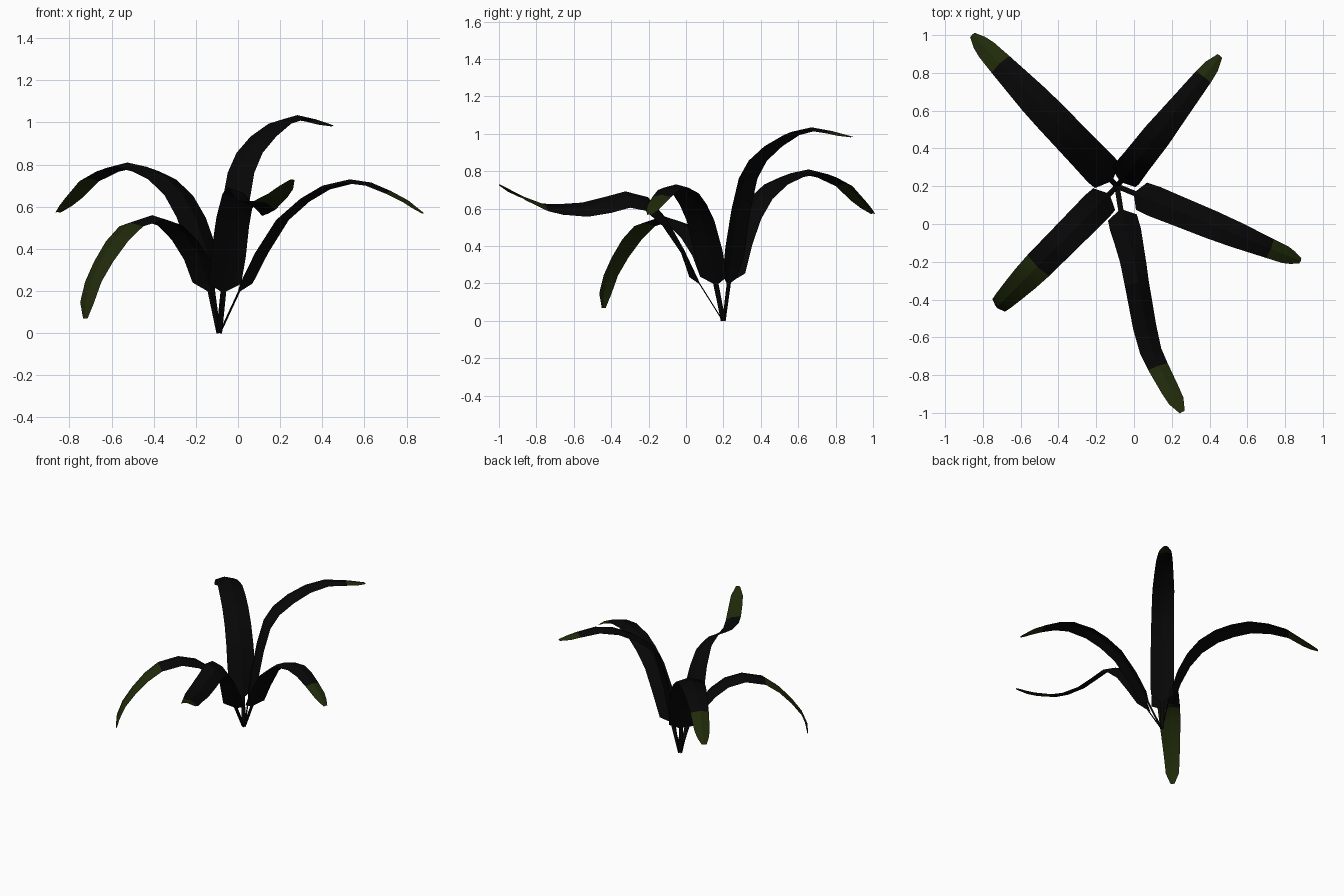
import bpy
import math
from mathutils import Vector

cube = bpy.data.objects.get("Cube")
if cube:
    bpy.data.objects.remove(cube, do_unlink=True)


def flat_material(name, rgb):
    mat = bpy.data.materials.new(name)
    mat.use_nodes = True
    mat.diffuse_color = (*rgb, 1)
    bsdf = mat.node_tree.nodes["Principled BSDF"]
    bsdf.inputs["Base Color"].default_value = (*rgb, 1)
    bsdf.inputs["Roughness"].default_value = 0.9
    return mat


BLACK = flat_material("near black", (0.002, 0.002, 0.002))
GREEN = flat_material("dark green", (0.014, 0.023, 0.003))
ROOT = Vector((-0.09, 0.2, 0))
UP = Vector((0, 0, 1))
FOLD = 0.25          # how far the blade edges droop below the midrib
STEM_HALF = 0.014


def taper(s):
    """Relative blade width, s running from blade base to tip."""
    if s < 0.15:
        return 0.94 + 0.4 * s
    if s < 0.6:
        return 1 - 0.2 * (s - 0.15)
    if s < 0.94:
        return 0.91 - 1.1 * (s - 0.6)
    return 0.536 - 6 * (s - 0.94)


def build_leaf(name, path, half, tip_from, roll=0):
    """Narrow stem, then a ridged blade along path; faces after row tip_from are green."""
    pts = [Vector(p) for p in path]
    pts.insert(-1, pts[-2].lerp(pts[-1], 0.5))
    lengths = [0]
    for a, b in zip(pts[1:], pts[2:]):
        lengths.append(lengths[-1] + (b - a).length)
    rows = []
    for i, p in enumerate(pts):
        t = (pts[min(i + 1, len(pts) - 1)] - pts[max(i - 1, 0)]).normalized()
        side = t.cross(UP).normalized()
        normal = side.cross(t)
        s = lengths[i - 1] / lengths[-1] if i else 0
        a = roll * math.sin(math.pi * s)
        side, normal = (side * math.cos(a) - normal * math.sin(a),
                        normal * math.cos(a) + side * math.sin(a))

        def row(w, forward=0):
            drop = p - normal * FOLD * w + t * forward
            rows.append((drop - side * w, p, drop + side * w))

        if i < 2:
            row(STEM_HALF)
        if i == 1:
            row(half * taper(0), 0.05)   # blade opens abruptly from the stem
        elif i > 1:
            row(half * taper(s))

    verts = [v for r in rows for v in r]
    faces = []
    for i in range(len(rows) - 1):
        for j in (0, 1):
            k = 3 * i + j
            faces.append((k, k + 1, k + 4, k + 3))
    mesh = bpy.data.meshes.new(name)
    mesh.from_pydata(verts, [], faces)
    mesh.materials.append(BLACK)
    mesh.materials.append(GREEN)
    for f in mesh.polygons:
        f.material_index = int(f.index // 2 > tip_from)
    mesh.update()
    obj = bpy.data.objects.new(name, mesh)
    bpy.context.collection.objects.link(obj)
    bpy.ops.object.select_all(action="DESELECT")
    obj.select_set(True)
    bpy.context.view_layer.objects.active = obj
    bpy.ops.object.shade_smooth_by_angle(angle=math.radians(25))


def arch(tip, profile):
    """Lift an (outward, height) profile into the vertical plane from root to tip."""
    d = (Vector((*tip, 0)) - ROOT).normalized()
    return [ROOT + d * r + UP * z for r, z in profile]


# Four leaves arching in straight planes
build_leaf("back_right_leaf", arch((-0.855, 1.0), [
    (0, 0), (.04, .21), (.10, .42), (.17, .56), (.26, .67), (.38, .75), (.5, .79),
    (.63, .81), (.77, .785), (.9, .735), (1.01, .65), (1.11, .575)]), 0.097, 9)
build_leaf("back_left_leaf", arch((0.455, 0.89), [
    (0, 0), (.03, .2), (.06, .4), (.1, .6), (.15, .77), (.22, .87), (.33, .95),
    (.46, 1.01), (.6, 1.035), (.74, 1.015), (.88, .985)]), 0.085, 9)
build_leaf("front_left_leaf", arch((0.88, -0.195), [
    (0, 0), (.1, .2), (.2, .39), (.31, .55), (.42, .64), (.53, .7), (.67, .73),
    (.78, .715), (.88, .675), (.97, .63), (1.05, .57)]), 0.083, 8)
build_leaf("front_right_leaf", arch((-0.73, -0.445), [
    (0, 0), (.06, .2), (.13, .36), (.22, .46), (.32, .53), (.45, .56), (.6, .525),
    (.7, .45), (.79, .35), (.86, .25), (.9, .15), (.905, .07)]), 0.087, 6)

# Front leaf curves sideways, twists and lifts at its tip
build_leaf("front_leaf", [
    ROOT, (-.07, .075, .2), (-.045, -.01, .38), (-.02, -.1, .54), (.005, -.2, .64),
    (.025, -.31, .665), (.045, -.42, .635), (.065, -.54, .61), (.095, -.67, .61),
    (.13, -.75, .62), (.19, -.87, .665), (.255, -.995, .73)], 0.083, 9, -0.6)
